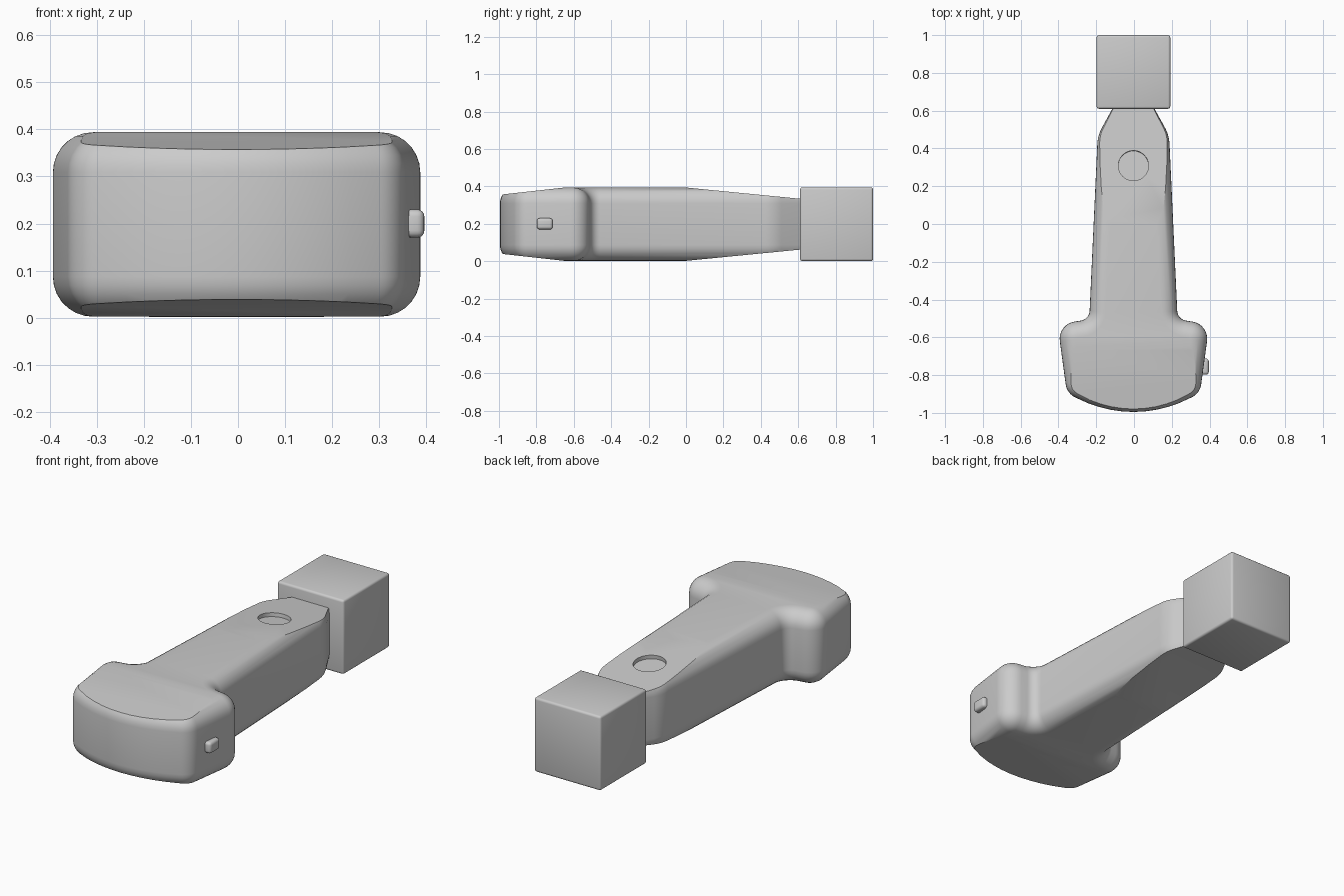
import bpy, bmesh
from math import sin, cos, pi, tan, atan
from mathutils import Vector

if "Cube" in bpy.data.objects:
    bpy.data.objects.remove(bpy.data.objects["Cube"])

CX, CZ = -0.003, 0.198      # centre of the body
HALF, ROUND = 0.196, 0.085  # half thickness and edge rounding


def finish(bm, name, angle=30):
    bmesh.ops.recalc_face_normals(bm, faces=bm.faces)
    mesh = bpy.data.meshes.new(name)
    bm.to_mesh(mesh)
    bm.free()
    ob = bpy.data.objects.new(name, mesh)
    bpy.context.collection.objects.link(ob)
    smooth(ob, angle)
    return ob


def smooth(ob, angle=30):
    bpy.ops.object.select_all(action='DESELECT')
    ob.select_set(True)
    bpy.context.view_layer.objects.active = ob
    bpy.ops.object.shade_smooth_by_angle(angle=angle * pi / 180)


def fillet(prev, p, nxt, r, n=8):
    """Points of an arc of radius r that rounds corner p."""
    a, b = (prev - p).normalized(), (nxt - p).normalized()
    half = a.angle(b) / 2
    centre = p + (a + b).normalized() * (r / sin(half))
    t = r / tan(half)
    u, v = p + a * t - centre, p + b * t - centre
    sweep = u.angle(v)
    return [centre + (u * sin(sweep * (1 - i / n)) + v * sin(sweep * i / n)) / sin(sweep)
            for i in range(n + 1)]


def rounded_box(name, centre, size, bevel, segments):
    bm = bmesh.new()
    bmesh.ops.create_cube(bm, size=1)
    bmesh.ops.scale(bm, vec=size, verts=bm.verts)
    bmesh.ops.translate(bm, vec=centre, verts=bm.verts)
    bmesh.ops.bevel(bm, geom=bm.edges[:], offset=bevel, segments=segments,
                    profile=0.5, affect='EDGES')
    return finish(bm, name)


# Plan outline: curved front, wide head, tapering neck
corners = [(0.30, -0.923, 0), (0.352, -0.898, 0.09), (0.402, -0.53, 0.092),
           (0.234, -0.505, 0.055), (0.189, 0.47, 0.2), (0.098, 0.635, 0)]
arc = [Vector((x, -0.995 + x * x / 1.25)) for x in (0, 0.06, 0.12, 0.18, 0.24)]
pts = [Vector(c[:2]) for c in corners]
half = arc[:]
for i, (x, y, r) in enumerate(corners):
    if r and i == 1:   # blend the front arc into the side
        half += fillet(arc[-1], pts[1], pts[2], r)
    elif r:
        half += fillet(pts[i - 1], pts[i], pts[i + 1], r)
    elif i:
        half.append(pts[i])
outline = half + [Vector((-p.x, p.y)) for p in reversed(half[1:])]

# Mitred inward normals of the outline
N = len(outline)
inward = []
for i in range(N):
    d1 = (outline[i] - outline[i - 1]).normalized()
    d2 = (outline[(i + 1) % N] - outline[i]).normalized()
    n1, n2 = Vector((-d1.y, d1.x)), Vector((-d2.y, d2.x))
    m = (n1 + n2).normalized()
    inward.append(m / m.dot(n1))

# Body: stacked, inset outlines give fully rounded top and bottom edges
bm = bmesh.new()
steps = 7
levels = [(-1, pi / 2 * (1 - k / steps)) for k in range(steps + 1)]
levels += [(1, pi / 2 * k / steps) for k in range(steps + 1)]
rings = []
for side, phi in levels:
    z = CZ + side * (HALF - ROUND * (1 - sin(phi)))
    inset = ROUND * (1 - cos(phi))
    rings.append([bm.verts.new((CX + p.x + n.x * inset, p.y + n.y * inset, z))
                  for p, n in zip(outline, inward)])
for a, b in zip(rings, rings[1:]):
    for i in range(N):
        j = (i + 1) % N
        bm.faces.new((a[i], a[j], b[j], b[i]))
bm.faces.new(rings[0][::-1])
bm.faces.new(rings[-1])

# Planar tapers towards the tip and the front, above and below
for y0, dy, drop in ((0.0, 0.61, 0.06), (-0.65, -0.35, 0.039)):
    for side in (1, -1):
        normal = Vector((0, drop * (1 if dy > 0 else -1), side * abs(dy))).normalized()
        bmesh.ops.bisect_plane(bm, geom=bm.verts[:] + bm.edges[:] + bm.faces[:],
                               dist=1e-5, plane_co=(0, y0, CZ + side * HALF),
                               plane_no=normal, clear_outer=True)
        bmesh.ops.holes_fill(bm, edges=[e for e in bm.edges if e.is_boundary], sides=0)
body = finish(bm, "body")

# Round recess in the sloping top
slope = atan(0.06 / 0.61)
top = Vector((CX, 0.312, CZ + HALF - 0.312 * 0.06 / 0.61))
bpy.ops.mesh.primitive_cylinder_add(vertices=48, radius=0.08, depth=0.1,
                                    location=top + Vector((0, 0, 0.03)),
                                    rotation=(-slope, 0, 0))
cutter = bpy.context.object
cutter.name = "recess_cutter"
cutter.hide_render = True
mod = body.modifiers.new("recess", 'BOOLEAN')
mod.operation, mod.solver, mod.object = 'DIFFERENCE', 'EXACT', cutter
bpy.context.view_layer.objects.active = body
# the boolean goes ahead of any other modifier
bpy.ops.object.modifier_move_to_index(modifier="recess", index=0)
bpy.ops.object.modifier_apply(modifier="recess")
bpy.data.objects.remove(cutter)
smooth(body)

# Square connector block at the end
rounded_box("connector", (CX, 0.805, CZ), (0.39, 0.39, 0.394), 0.012, 3)

# Small side button on the head
rounded_box("side_button", (0.375, -0.755, 0.2), (0.042, 0.085, 0.06), 0.015, 4)
